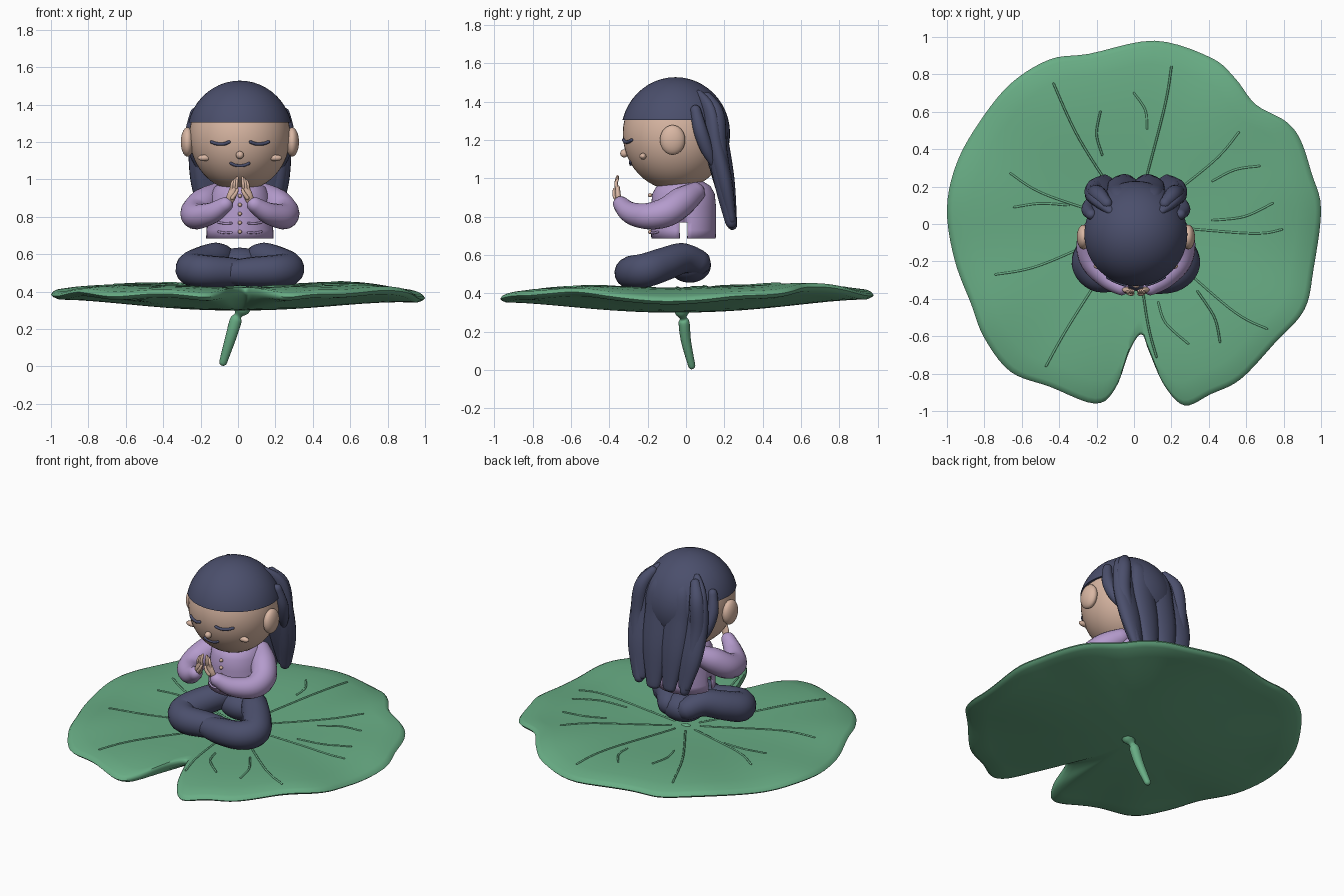
import bpy, bmesh, math
from mathutils import Vector

if "Cube" in bpy.data.objects:
    bpy.data.objects.remove(bpy.data.objects["Cube"])

MID = 0.01                      # symmetry line of the figure
HEAD = Vector((MID, -0.055, 1.233))
HEAD_R = Vector((0.27, 0.275, 0.295))


def material(name, *rgb):
    m = bpy.data.materials.new(name)
    m.use_nodes = True
    m.diffuse_color = (*rgb, 1)
    m.node_tree.nodes["Principled BSDF"].inputs["Base Color"].default_value = (*rgb, 1)
    return m


green = material("leaf green", 0.14, 0.42, 0.235)
navy = material("navy", 0.07, 0.078, 0.15)
skin = material("skin", 0.69, 0.47, 0.365)
lavender = material("lavender", 0.46, 0.33, 0.61)


def finish(name, bm, mat, angle=50):
    bmesh.ops.recalc_face_normals(bm, faces=bm.faces)
    mesh = bpy.data.meshes.new(name)
    bm.to_mesh(mesh)
    bm.free()
    mesh.materials.append(mat)
    mesh.shade_smooth()
    mesh.set_sharp_from_angle(angle=math.radians(angle))
    obj = bpy.data.objects.new(name, mesh)
    bpy.context.collection.objects.link(obj)
    return obj


def loft(rings, caps=True):
    """Skin a list of closed rings with quads."""
    bm = bmesh.new()
    loops = [[bm.verts.new(p) for p in ring] for ring in rings]
    n = len(loops[0])
    for a, b in zip(loops, loops[1:]):
        for i in range(n):
            j = (i + 1) % n
            bm.faces.new((a[i], a[j], b[j], b[i]))
    if caps:
        bm.faces.new(loops[0])
        bm.faces.new(loops[-1])
    return bm


def spline(points, steps, closed=False):
    """Catmull-Rom curve through points of any dimension."""
    pts = [Vector(p) for p in points]
    n = len(pts)
    at = (lambda i: pts[i % n]) if closed else (lambda i: pts[max(0, min(n - 1, i))])
    out = []
    for i in range(n if closed else n - 1):
        p, q, r, s = (at(i + k) for k in (-1, 0, 1, 2))
        for k in range(steps):
            t = k / steps
            out.append(q + (r - p) * (t / 2) + (p * 2 - q * 5 + r * 4 - s) * (t * t / 2)
                       + (q * 3 - p - r * 3 + s) * (t ** 3 / 2))
    return out if closed else out + [pts[-1]]


def sweep(name, points, mat, flat=1.0, sides=16, steps=6):
    """Round-ended tube through (x, y, z, radius); flat squeezes it along y."""
    path = spline(points, steps)
    pos = [p.to_3d() for p in path]
    rad = [p[3] for p in path]
    tan = [(pos[min(i + 1, len(pos) - 1)] - pos[max(i - 1, 0)]).normalized()
           for i in range(len(pos))]
    stations = list(zip(pos, rad, tan))
    dome = [math.radians(a) for a in (85, 60, 30)]
    start = [(pos[0] - tan[0] * rad[0] * flat * math.sin(a), rad[0] * math.cos(a), tan[0]) for a in dome]
    end = [(pos[-1] + tan[-1] * rad[-1] * flat * math.sin(a), rad[-1] * math.cos(a), tan[-1])
           for a in reversed(dome)]
    normal = Vector((0, 1, 0)) if abs(tan[0].y) < 0.9 else Vector((0, 0, 1))
    rings = []
    for p, r, t in start + stations + end:
        normal = (normal - t * normal.dot(t)).normalized()
        side = t.cross(normal)
        turn = [math.tau * k / sides for k in range(sides)]
        rings.append([p + side * r * math.cos(a) + normal * r * flat * math.sin(a) for a in turn])
    return finish(name, loft(rings), mat, 70)


def ball(name, centre, radii, mat, cuts=(), sides=40):
    """Ellipsoid; each cut is (point, normal) and removes the side the normal faces."""
    bm = bmesh.new()
    bmesh.ops.create_uvsphere(bm, u_segments=sides, v_segments=sides // 2, radius=1)
    for v in bm.verts:
        v.co = [c + r * k for c, r, k in zip(centre, radii, v.co)]
    for point, normal in cuts:
        geom = bm.verts[:] + bm.edges[:] + bm.faces[:]
        bmesh.ops.bisect_plane(bm, geom=geom, plane_co=point, plane_no=normal, clear_outer=True)
        bmesh.ops.holes_fill(bm, edges=[e for e in bm.edges if e.is_boundary])
    return finish(name, bm, mat)


def side_points(s, points):
    return [(MID + s * x, *rest) for x, *rest in points]


# Lily leaf: nearly flat wavy top, bowl-shaped underside, notch at the front
def leaf_z(x, y):
    r, a = math.hypot(x, y), math.atan2(y, x)
    return (0.415 + 0.09 * r ** 2 - 0.1 * r ** 4 - (0.018 + 0.01 * x) * r ** 3 * math.cos(4 * a)
            + 0.008 * r ** 4 * math.sin(9 * a) + 0.012 * y)


outline = spline([
    (1, .08), (.95, .27), (.89, .45), (.81, .55), (.65, .64), (.54, .78), (.41, .89), (.11, .98),
    (-.24, .91), (-.45, .88), (-.66, .75), (-.83, .54), (-.95, .32), (-1, .08), (-.96, -.19),
    (-.87, -.43), (-.8, -.61), (-.66, -.79), (-.45, -.87), (-.21, -.96), (-.1, -.88), (-.02, -.67),
    (.04, -.59), (.08, -.68), (.16, -.86), (.27, -.97), (.41, -.91), (.57, -.83), (.75, -.64),
    (.91, -.46), (.96, -.24)], 5, closed=True)
top = [(0.01 + 0.096 * k, 0) for k in range(11)]
under = [(t, -0.036 - 0.08 * (1 - t ** 3)) for t, _ in reversed(top)]
section = top + [(0.99, -0.006), (1, -0.018), (0.99, -0.03)] + under
finish("lily_leaf", loft([[(p.x * t, p.y * t, leaf_z(p.x * t, p.y * t) + dz) for p in outline]
                          for t, dz in section]), green)

# Raised leaf veins: long ones run to the middle, short ones lie between
long_veins = [((-.43, .75), (-.29, .45)), ((.2, .84), (.16, .61)), ((.56, .49), (.42, .33)),
              ((.79, -.03), (.62, -.05)), ((.71, -.56), (.51, -.45)), ((.12, -.71), (.07, -.51)),
              ((-.47, -.76), (-.34, -.53)), ((-.74, -.27), (-.5, -.22)), ((-.66, .27), (-.48, .16))]
veins = [((-.18, .6), (-.2, .48), (-.17, .37)), ((0, .7), (.06, .61), (.07, .51)),
         ((.67, .31), (.54, .29), (.42, .23)), ((.74, .11), (.59, .04), (.42, .02)),
         ((-.64, .09), (-.5, .11), (-.35, .1)), ((.29, -.64), (.17, -.53), (.13, -.42)),
         ((.46, -.63), (.43, -.5), (.34, -.36))]
for tip, bend in long_veins:
    veins.append((tip, bend, Vector(bend).normalized() * 0.09))
for vein in veins:
    sweep("leaf_vein", [(p.x, p.y, leaf_z(p.x, p.y) + 0.001, 0.006) for p in spline(vein, 8)],
          green, sides=6, steps=1)
ball("leaf_middle", (0, 0, leaf_z(0, 0)), (0.03, 0.02, 0.008), green, sides=16)

# Stem with a flared top
sweep("stem", [(.02, -.02, .315, .05), (.015, -.02, .3, .042), (0, -.015, .272, .02),
               (-.012, -.01, .245, .032), (-.04, 0, .15, .029), (-.08, .03, .022, .021)], green, flat=0.9)

# Crossed legs
ball("hips", (MID, 0.02, 0.545), (0.14, 0.11, 0.09), navy)
for s, side in ((1, "left"), (-1, "right")):
    back = 0.03 if s < 0 else 0
    sweep(side + "_leg", side_points(s, [
        (.07, .06, .56, .07), (.125, -.02, .582, .08), (.21, -.12, .55, .088), (.255, -.21, .52, .09),
        (.19, -.28, .51, .086), (.05, -.29 + back, .505, .078), (-.08, -.265 + back, .5, .06)]), navy)

# Jacket: open shell with a vent at each side
rings = []
for z, rx, ry in ((.685, .182, .168), (.73, .18, .17), (.77, .176, .17), (.85, .167, .17),
                  (.92, .157, .163), (.96, .135, .14), (.985, .1, .1), (1, .06, .06)):
    rings.append([(MID + rx * math.cos(a), -.013 + ry * math.sin(a), z)
                  for a in (math.tau * k / 48 for k in range(48))])
bm = loft(rings, caps=False)
vent = [f for f in bm.faces if f.calc_center_median().z < 0.77
        and abs(f.calc_center_median().y + 0.013) < 0.022]
bmesh.ops.delete(bm, geom=vent, context="FACES")
jacket = finish("jacket", bm, lavender)
shell = jacket.modifiers.new("shell", "SOLIDIFY")
shell.thickness = 0.012
for k in range(5):
    ball("button", (MID, -0.188, 0.72 + 0.048 * k), (0.011,) * 3, skin, sides=12)

# Sleeves, hands and pockets
for s, side in ((1, "left"), (-1, "right")):
    sweep(side + "_sleeve", side_points(s, [
        (.13, .045, .925, .056), (.19, -.02, .88, .076), (.24, -.1, .825, .077),
        (.228, -.2, .802, .069), (.15, -.29, .82, .057), (.078, -.34, .865, .042)]), lavender)
    sweep(side + "_palm", side_points(s, [
        (.06, -.345, .875, .02), (.045, -.355, .91, .025), (.032, -.358, .95, .022)]), skin, flat=0.6)
    for k in range(3):
        sweep(side + "_finger", side_points(s, [
            (.018 + .014 * k, -.36, .94, .009), (.018 + .012 * k, -.365, .975, .009),
            (.014 + .01 * k, -.357, 1.01 - .008 * k, .007)]), skin, sides=8, steps=4)
    sweep(side + "_thumb", side_points(s, [
        (.04, -.37, .9, .011), (.022, -.375, .925, .01), (.014, -.372, .945, .008)]), skin, sides=8)
    for z in (0.77, 0.72):
        sweep(side + "_pocket_edge", side_points(s, [
            (.045, -.181, z - .004, .006), (.08, -.169, z - .006, .006), (.115, -.147, z, .006)]),
            lavender, sides=8)


# Head and face
def on_face(x, z, out=0.0):
    u, w = x / HEAD_R.x, (z - HEAD.z) / HEAD_R.z
    return HEAD.y - HEAD_R.y * math.sqrt(1 - u * u - w * w) - out


ball("head", HEAD, HEAD_R, skin, sides=48)
ball("nose", (MID, on_face(0, 1.13, 0.01), 1.13), (0.021,) * 3, skin, sides=20)
mouth = [(-.048, 1.086), (-.025, 1.076), (0, 1.073), (.025, 1.076), (.048, 1.086)]
sweep("mouth", [(MID + x, on_face(x, z, .002), z, .008) for x, z in mouth], navy, sides=8)
for s, side in ((1, "left"), (-1, "right")):
    ball(side + "_ear", (MID + s * 0.28, -0.07, 1.2), (0.036, 0.066, 0.078), skin, sides=28)
    ball(side + "_cheek", (MID + s * 0.19, on_face(0.19, 1.115, 0.008), 1.115),
         (0.036, 0.018, 0.017), skin, sides=20)
    lid = [(.058, 1.2), (.08, 1.191), (.105, 1.189), (.13, 1.192), (.152, 1.2)]
    sweep(side + "_eyelid", side_points(s, [(x, on_face(x, z, .004), z, .009) for x, z in lid]),
          navy, sides=8)

# Hair: front cap, back shell slanting away behind the ears, and hanging locks
hair_r = HEAD_R + Vector((0.014, 0.01, 0))
ball("hair_cap", HEAD, hair_r, navy, [((0, 0, 1.305), (0, 0, -1))], sides=48)
ball("hair_back", HEAD, hair_r, navy,
     [((0, 0.03, 1.31), (0, -0.93, -0.36)), ((0, 0, 1.03), (0, 0, -1))], sides=48)
for x, drop in ((-0.17, 0.03), (-0.06, 0.0), (0.06, -0.01), (0.17, 0.02)):
    y = -1.1 * x * x
    sweep("back_lock", [
        (MID + x * .7, .1 + y, 1.43, .045), (MID + x, .155 + y, 1.34, .08),
        (MID + x * 1.08, .178 + y, 1.18, .092), (MID + x * 1.05, .21 + y / 2, .98, .085),
        (MID + x * .95, .243 + y / 4, .765 + drop, .045)], navy, flat=0.55)
for s, side in ((1, "left"), (-1, "right")):
    sweep(side + "_outer_lock", side_points(s, [
        (.155, .11, 1.42, .03), (.2, .155, 1.33, .046), (.215, .165, 1.15, .05),
        (.195, .2, .95, .046), (.165, .235, .77, .03)]), navy)
    sweep(side + "_ear_lock", side_points(s, [
        (.238, .05, 1.355, .028), (.255, .075, 1.25, .036), (.242, .11, 1.15, .033),
        (.22, .145, 1.07, .016)]), navy)
